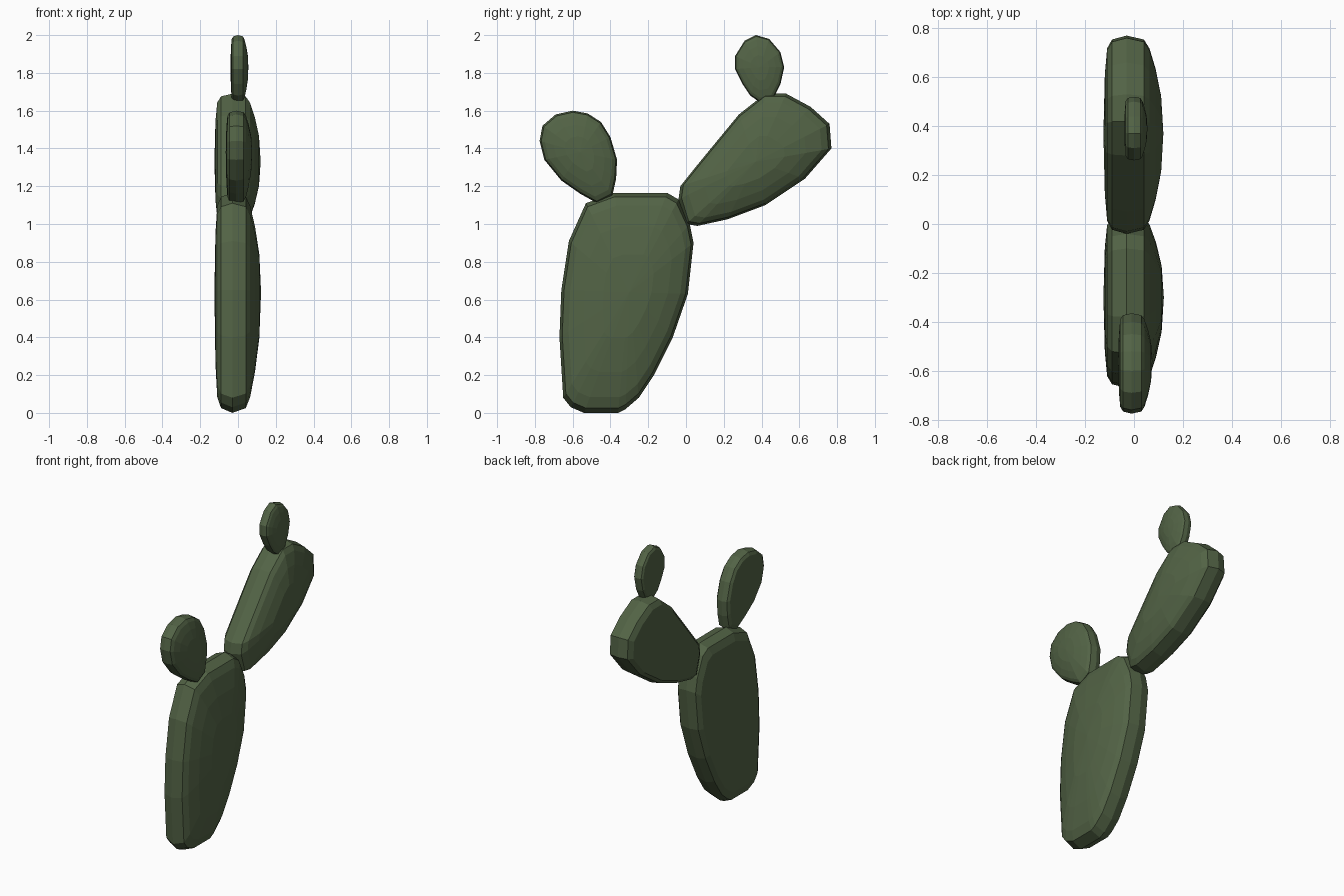
import bpy, bmesh

green = bpy.data.materials.new("cactus_green")
green.diffuse_color = (0.085, 0.125, 0.06, 1)

# Domed cross-section: (scale of outline, share of thickness) from rim to middle
FRONT = [(0.96, 0.47), (0.87, 0.62), (0.66, 0.79), (0.38, 0.94)]
BACK = [(0.96, 0.63), (0.87, 0.84), (0.60, 0.94)]


def pad(name, outline, centre, rim_x, x_min, x_max):
    """Flattened cactus pad: side outline in YZ, domed towards both sides in X."""
    cy, cz = centre
    bm = bmesh.new()

    def ring(scale, x):
        return [bm.verts.new((x, cy + (y - cy) * scale, cz + (z - cz) * scale))
                for y, z in outline]

    rim = ring(1, rim_x)
    n = len(outline)
    for profile, depth in ((FRONT, x_max - rim_x), (BACK, x_min - rim_x)):
        previous = rim
        for scale, share in profile:
            current = ring(scale, rim_x + depth * share)
            for i in range(n):
                j = (i + 1) % n
                bm.faces.new((previous[i], previous[j], current[j], current[i]))
            previous = current
        tip = bm.verts.new((rim_x + depth, cy, cz))
        for i in range(n):
            bm.faces.new((previous[i], previous[(i + 1) % n], tip))
    bmesh.ops.recalc_face_normals(bm, faces=bm.faces)
    mesh = bpy.data.meshes.new(name)
    bm.to_mesh(mesh)
    bm.free()
    mesh.materials.append(green)
    obj = bpy.data.objects.new(name, mesh)
    bpy.context.collection.objects.link(obj)
    return obj


# Main trunk pad
pad("trunk_pad", [
    (-0.54, 0.0), (-0.36, 0.0), (-0.32, 0.02), (-0.25, 0.08), (-0.17, 0.2),
    (-0.07, 0.4), (0.01, 0.63), (0.04, 0.9), (0.02, 1.0), (-0.04, 1.13),
    (-0.10, 1.165), (-0.38, 1.165), (-0.53, 1.11), (-0.62, 0.91),
    (-0.66, 0.65), (-0.67, 0.4), (-0.65, 0.08), (-0.61, 0.03)],
    (-0.30, 0.64), -0.03, -0.125, 0.122)

# Large branch leaning to the back
pad("large_branch_pad", [
    (0.0, 1.0), (0.06, 0.99), (0.22, 1.025), (0.42, 1.10), (0.63, 1.24),
    (0.77, 1.40), (0.76, 1.53), (0.66, 1.62), (0.53, 1.69), (0.42, 1.69),
    (0.28, 1.58), (0.14, 1.41), (0.05, 1.30), (-0.03, 1.20), (-0.04, 1.13)],
    (0.37, 1.33), -0.03, -0.125, 0.12)

# Small pad on the front of the trunk
pad("front_pad", [
    (-0.47, 1.11), (-0.39, 1.15), (-0.37, 1.24), (-0.365, 1.34),
    (-0.40, 1.46), (-0.45, 1.54), (-0.52, 1.585), (-0.60, 1.60),
    (-0.69, 1.58), (-0.76, 1.52), (-0.775, 1.44), (-0.75, 1.34),
    (-0.66, 1.23), (-0.56, 1.16)],
    (-0.56, 1.38), -0.01, -0.065, 0.075)

# Smallest pad on top of the branch
pad("top_pad", [
    (0.39, 1.645), (0.46, 1.66), (0.50, 1.74), (0.52, 1.83), (0.50, 1.91),
    (0.44, 1.98), (0.37, 2.0), (0.31, 1.97), (0.26, 1.89), (0.26, 1.82),
    (0.30, 1.74), (0.34, 1.68)],
    (0.39, 1.83), 0.0, -0.04, 0.055)
